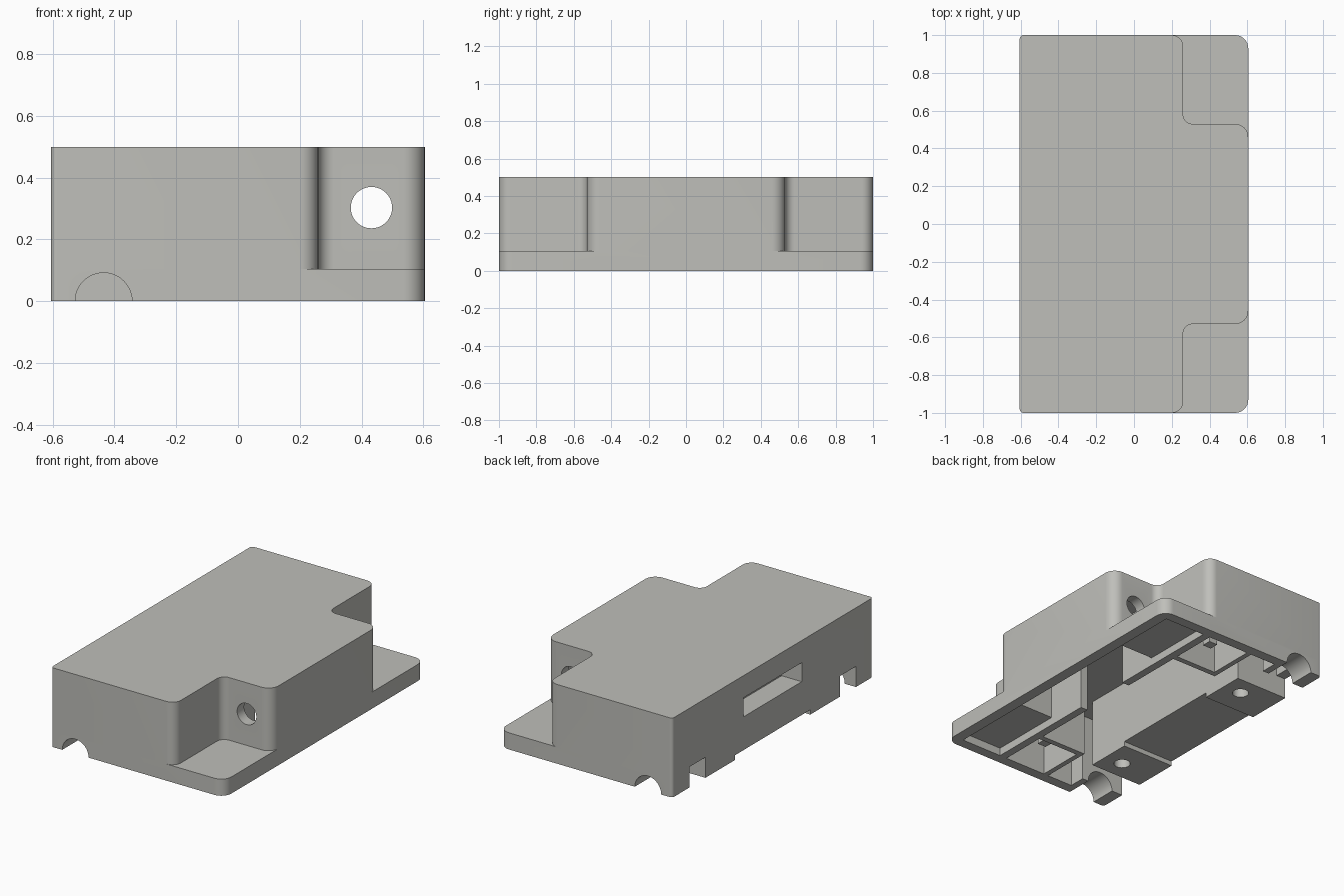
import bpy, bmesh, math
from mathutils import Vector, Matrix

if "Cube" in bpy.data.objects:
    bpy.data.objects.remove(bpy.data.objects["Cube"])

grey = bpy.data.materials.new("warm grey plastic")
grey.diffuse_color = (0.52, 0.52, 0.49, 1)
grey.use_nodes = True
grey.node_tree.nodes["Principled BSDF"].inputs["Base Color"].default_value = grey.diffuse_color


def make(name, bm):
    bmesh.ops.recalc_face_normals(bm, faces=bm.faces)
    me = bpy.data.meshes.new(name)
    bm.to_mesh(me)
    bm.free()
    me.materials.append(grey)
    ob = bpy.data.objects.new(name, me)
    bpy.context.collection.objects.link(ob)
    return ob


def box(name, x0, x1, y0, y1, z0, z1):
    bm = bmesh.new()
    bmesh.ops.create_cube(bm, size=1)
    for v in bm.verts:
        v.co = ((x0 + x1) / 2 + v.co.x * (x1 - x0),
                (y0 + y1) / 2 + v.co.y * (y1 - y0),
                (z0 + z1) / 2 + v.co.z * (z1 - z0))
    return make(name, bm)


def cylinder(name, centre, r, length, axis):
    bm = bmesh.new()
    rot = Matrix.Rotation(math.pi / 2, 4, 'X') if axis == 'Y' else Matrix()
    bmesh.ops.create_cone(bm, cap_ends=True, segments=48, radius1=r, radius2=r,
                          depth=length, matrix=Matrix.Translation(centre) @ rot)
    return make(name, bm)


def prism(name, corners, z0, z1, steps=8):
    """Extrude an outline of right-angled corners (x, y, fillet radius)."""
    pts = []
    for i, (x, y, r) in enumerate(corners):
        p = Vector((x, y))
        a = (Vector(corners[i - 1][:2]) - p).normalized()
        b = (Vector(corners[(i + 1) % len(corners)][:2]) - p).normalized()
        c = p + (a + b) * r
        for k in range(steps + 1):
            t = k / steps * math.pi / 2
            pts.append(c - b * r * math.cos(t) - a * r * math.sin(t))
    bm = bmesh.new()
    face = bm.faces.new([bm.verts.new((q.x, q.y, z0)) for q in pts])
    ext = bmesh.ops.extrude_face_region(bm, geom=[face])
    top = [g for g in ext["geom"] if isinstance(g, bmesh.types.BMVert)]
    bmesh.ops.translate(bm, verts=top, vec=(0, 0, z1 - z0))
    return make(name, bm)


def combine(target, tool, op):
    mod = target.modifiers.new(op.lower(), 'BOOLEAN')
    mod.operation, mod.solver, mod.object = op, 'EXACT', tool
    bpy.context.view_layer.objects.active = target
    bpy.ops.object.modifier_apply(modifier=mod.name)
    bpy.data.objects.remove(tool, do_unlink=True)


# Outer housing: tall body with two stepped corners, on a thin base flange
W = 0.605
case = prism("case_cover", [
    (-W, -1, .02), (.26, -1, .06), (.26, -.53, .05), (W, -.53, .07),
    (W, .53, .07), (.26, .53, .05), (.26, 1, .06), (-W, 1, .02)], 0, .5)
flange = prism("flange", [(-W, -1, .02), (W, -1, .07), (W, 1, .07), (-W, 1, .02)], 0, .105)
combine(case, flange, 'UNION')

# Hollow inside: main room, side room, doorway between, shallow flange pocket
for dims in [(-.54, .2, -.935, .935, -.2, .43),
             (.25, .535, -.46, .46, -.2, .43),
             (.18, .27, -.19, .19, -.2, .43),
             (.25, .535, -.935, .935, -.2, .05)]:
    combine(case, box("cavity", *dims), 'DIFFERENCE')

# Mounting bar, hanging from the ceiling along the left wall
combine(case, box("mounting_bar", -.57, -.24, -.67, .67, 0, .46), 'UNION')


def mirrored_box(name, op, x0, x1, y0, y1, z0, z1):
    combine(case, box(name, x0, x1, y0, y1, z0, z1), op)
    combine(case, box(name, x0, x1, -y1, -y0, z0, z1), op)


# Thick cable ends, partition walls and small clips at both ends
mirrored_box("cable_end", 'UNION', -.57, -.3, .83, .96, 0, .46)
mirrored_box("cross_partition", 'UNION', -.12, .22, .6, .635, 0, .46)
mirrored_box("long_partition", 'UNION', -.12, -.088, .61, .96, 0, .46)
mirrored_box("clip", 'UNION', .02, .08, .73, .79, .08, .46)

# Left wall notches, bar recess and connector pocket
mirrored_box("wall_notch", 'DIFFERENCE', -.7, -.53, .67, .83, -.2, .13)
combine(case, box("bar_recess", -.7, -.2, -.375, .375, -.2, .03), 'DIFFERENCE')
combine(case, box("connector_pocket", -.7, -.465, -.29, .29, .24, .36), 'DIFFERENCE')

# Cable arches, screw holes and side holes
for s in (-1, 1):
    combine(case, cylinder("arch", (-.435, s * .95, 0), .092, .36, 'Y'), 'DIFFERENCE')
    combine(case, cylinder("screw_hole", (-.365, s * .545, .1), .048, .5, 'Z'), 'DIFFERENCE')
    combine(case, cylinder("side_hole", (.432, s * .5, .303), .067, .2, 'Y'), 'DIFFERENCE')

bpy.ops.object.select_all(action='DESELECT')
case.select_set(True)
bpy.context.view_layer.objects.active = case
bpy.ops.object.shade_smooth_by_angle(angle=math.radians(30))
